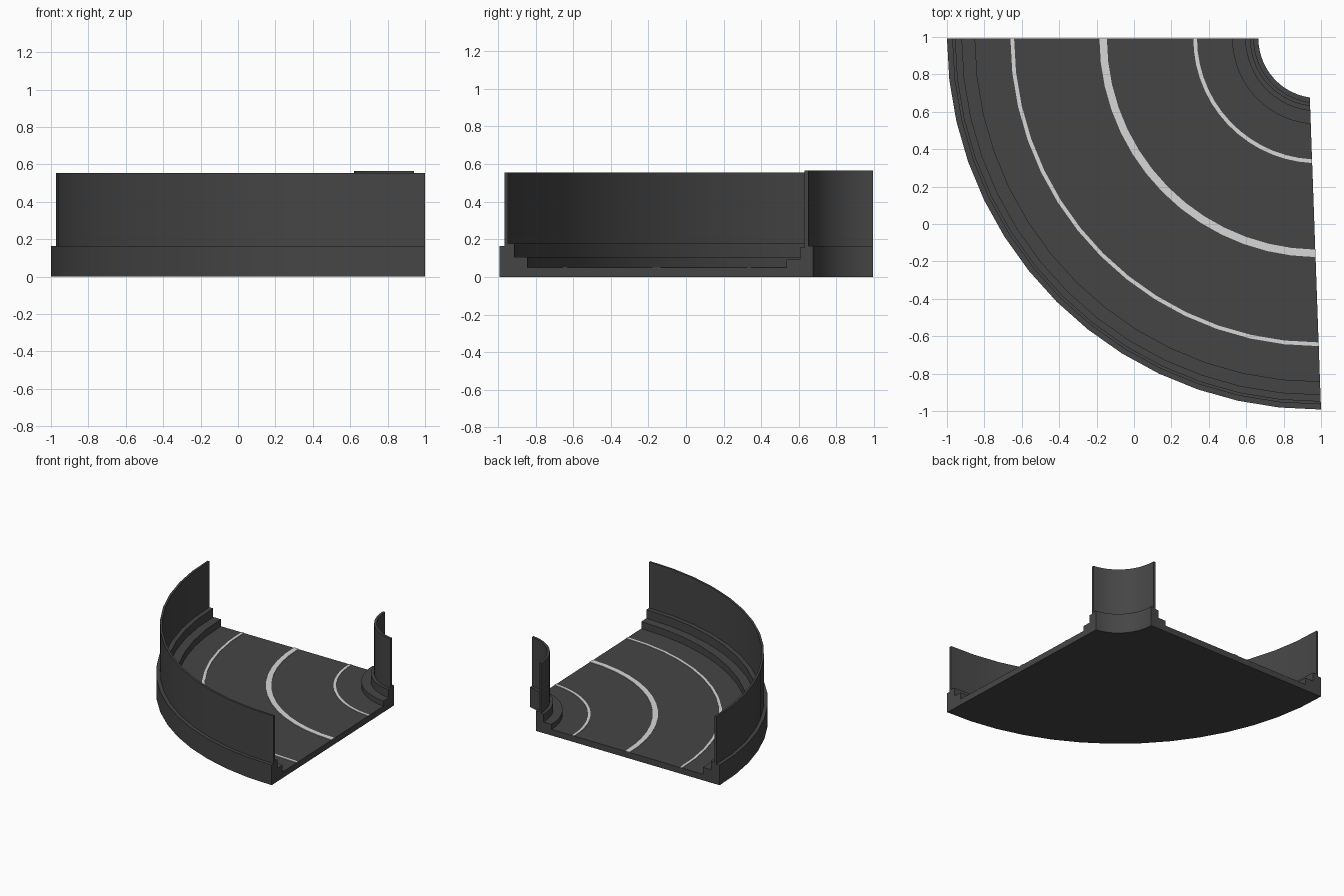
import bpy, bmesh, math

cube = bpy.data.objects.get("Cube")
if cube:
    bpy.data.objects.remove(cube, do_unlink=True)

CX, CY = 0.985, 0.993      # centre of the bend
R_IN, R_OUT = 0.32, 1.985  # inner and outer radius
SEGMENTS = 14


def material(name, value):
    mat = bpy.data.materials.new(name)
    mat.use_nodes = True
    colour = (value, value, value, 1)
    mat.diffuse_color = colour
    mat.node_tree.nodes["Principled BSDF"].inputs["Base Color"].default_value = colour
    return mat


asphalt = material("dark grey", 0.06)
paint = material("light grey", 0.68)


def bend_point(r, z, t):
    """Point at radius r, a fraction t along the bend; the far end is cut slightly askew."""
    end_x = 0.94 + 0.036 * (r - R_IN)
    sweep = math.pi / 2 + math.asin((end_x - CX) / r)
    a = math.pi + t * sweep
    return CX + r * math.cos(a), CY + r * math.sin(a), z


def sweep(name, profile, mat):
    """Sweep a closed (radius, height) profile round the bend and cap both ends."""
    bm = bmesh.new()
    rings = [[bm.verts.new(bend_point(r, z, i / SEGMENTS)) for r, z in profile]
             for i in range(SEGMENTS + 1)]
    n = len(profile)
    for a, b in zip(rings, rings[1:]):
        for j in range(n):
            k = (j + 1) % n
            bm.faces.new((a[j], a[k], b[k], b[j]))
    bm.faces.new(rings[0])
    bm.faces.new(rings[-1][::-1])
    bmesh.ops.recalc_face_normals(bm, faces=bm.faces)
    mesh = bpy.data.meshes.new(name)
    bm.to_mesh(mesh)
    bm.free()
    mesh.materials.append(mat)
    obj = bpy.data.objects.new(name, mesh)
    bpy.context.collection.objects.link(obj)
    bpy.ops.object.select_all(action="DESELECT")
    obj.select_set(True)
    bpy.context.view_layer.objects.active = obj
    bpy.ops.object.shade_smooth_by_angle(angle=math.radians(30))
    return obj


def box(r0, r1, z0, z1):
    return [(r0, z0), (r1, z0), (r1, z1), (r0, z1)]


# Road bed with stepped kerbs on both sides
FLOOR = 0.05
sweep("road_bed", [
    (R_IN, 0), (R_OUT, 0), (R_OUT, 0.165), (1.94, 0.165), (1.94, 0.178),
    (1.905, 0.178), (1.905, 0.107), (1.835, 0.107), (1.835, FLOOR),
    (0.46, FLOOR), (0.46, 0.092), (0.39, 0.092), (0.39, 0.157),
    (0.365, 0.157), (0.365, 0.165), (R_IN, 0.165)], asphalt)

# Barrier walls
sweep("outer_wall", box(1.94, 1.957, 0.165, 0.555), asphalt)
sweep("inner_wall", box(0.345, 0.365, 0.165, 0.565), asphalt)

# Painted lane lines
for name, r, width in (("inner_line", 0.658, 0.02),
                       ("centre_line", 1.15, 0.04),
                       ("outer_line", 1.636, 0.02)):
    sweep(name, box(r - width / 2, r + width / 2, FLOOR - 0.003, FLOOR + 0.004), paint)
